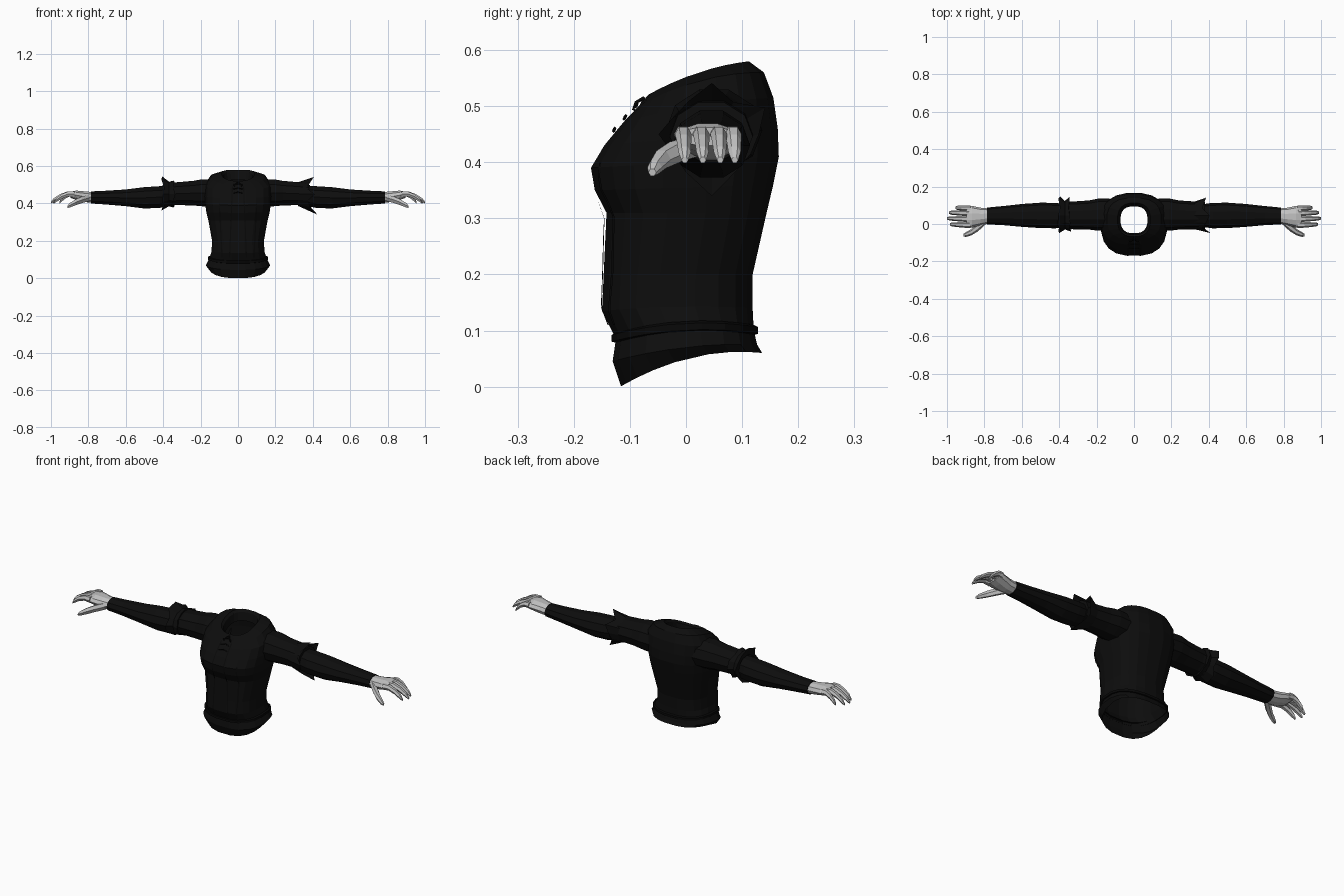
import bpy, math
from mathutils import Vector
from mathutils.bvhtree import BVHTree


def material(name, rgb):
    m = bpy.data.materials.new(name)
    m.diffuse_color = (*rgb, 1)
    return m


CLOTH = material("black cloth", (0.004, 0.004, 0.004))
TRIM = material("dark trim", (0.0025, 0.0025, 0.0025))
SKIN = material("pale grey skin", (0.53, 0.53, 0.53))


def loft(name, rings, mat, cap_start=False, cap_end=False):
    """Skin a list of equal-length closed rings."""
    n = len(rings[0])
    verts = [p for r in rings for p in r]
    faces = []
    for i in range(len(rings) - 1):
        for j in range(n):
            k = (j + 1) % n
            faces.append((i * n + j, i * n + k, (i + 1) * n + k, (i + 1) * n + j))
    if cap_start:
        faces.append(tuple(reversed(range(n))))
    if cap_end:
        faces.append(tuple(range((len(rings) - 1) * n, len(rings) * n)))
    return mesh(name, verts, faces, mat)


def mesh(name, verts, faces, mat):
    me = bpy.data.meshes.new(name)
    me.from_pydata([tuple(v) for v in verts], [], faces)
    me.materials.append(mat)
    ob = bpy.data.objects.new(name, me)
    bpy.context.collection.objects.link(ob)
    return ob


def spow(v, e):
    return math.copysign(abs(v) ** e, v)


def body_ring(zf, zb, yf, yb, w, bulge=0.0, n=20):
    """Rounded-box ring round the body, tilted from zf (front) to zb (back)."""
    pts = []
    for i in range(n):
        a = 2 * math.pi * (i + 0.5) / n
        c, s = spow(math.cos(a), 0.78), spow(math.sin(a), 0.78)
        t = (s + 1) / 2
        pts.append((w * c, yf + (yb - yf) * t,
                    zf + (zb - zf) * t + bulge * (1 - s * s)))
    return pts


def arm_ring(side, x, y, z, ry, rz, n=10):
    """Oval ring across the arm; side mirrors it and keeps faces outward."""
    return [(side * x, y + ry * math.cos(side * 2 * math.pi * i / n),
             z + rz * math.sin(side * 2 * math.pi * i / n)) for i in range(n)]


# Torso from hem to collar, with the collar lip turned inward
torso_rings = [body_ring(*r) for r in [
    (0.000, 0.060, -0.117, 0.137, 0.155, 0.022),
    (0.045, 0.075, -0.132, 0.128, 0.172, 0.010),
    (0.085, 0.100, -0.126, 0.122, 0.155, 0.012),
    (0.135, 0.140, -0.151, 0.120, 0.143, 0.005),
    (0.200, 0.200, -0.148, 0.120, 0.140),
    (0.310, 0.310, -0.143, 0.145, 0.160),
    (0.350, 0.360, -0.164, 0.157, 0.171),
    (0.390, 0.410, -0.171, 0.167, 0.177),
    (0.430, 0.460, -0.147, 0.165, 0.180),
    (0.472, 0.515, -0.112, 0.157, 0.178, 0.008),
    (0.500, 0.560, -0.085, 0.140, 0.145, 0.016),
    (0.520, 0.580, -0.068, 0.113, 0.088, 0.010),
    (0.512, 0.568, -0.058, 0.103, 0.078, 0.008),
    (0.480, 0.525, -0.050, 0.095, 0.072, 0.005)]]
torso = loft("torso", torso_rings, CLOTH)
tree = BVHTree.FromPolygons([v.co for v in torso.data.vertices],
                            [tuple(p.vertices) for p in torso.data.polygons])


def front_point(x, z, off=0.004):
    hit = tree.ray_cast(Vector((x, -1, z)), Vector((0, 1, 0)))[0]
    return Vector((x, (hit.y if hit else -0.06) - off, z))


# Waist band following the tilt of the hem
loft("waist_band", [body_ring(0.078 + d, 0.092 + d, -0.126 - o, 0.122 + o,
                              0.155 + o, 0.014)
                    for d, o in [(0, 0), (0.002, 0.008), (0.014, 0.008), (0.018, 0)]], TRIM)


# Vertical seams on the front
def seam(name, x_low, x_high, z_low, z_high, width=0.006):
    verts, steps = [], 12
    for i in range(steps + 1):
        t = i / steps
        x, z = x_low + (x_high - x_low) * t, z_low + (z_high - z_low) * t
        verts += [front_point(x - width / 2, z), front_point(x + width / 2, z)]
    mesh(name, verts, [(2 * i, 2 * i + 1, 2 * i + 3, 2 * i + 2) for i in range(steps)], TRIM)


for s, tag in ((1, "left"), (-1, "right")):
    seam(tag + "_placket_seam", s * 0.045, s * 0.03, 0.11, 0.49)
    seam(tag + "_side_seam", s * 0.085, s * 0.10, 0.11, 0.40)


# Laces at the neckline
def cord(name, points, radius=0.003):
    cu = bpy.data.curves.new(name, 'CURVE')
    cu.dimensions = '3D'
    cu.bevel_depth = radius
    cu.bevel_resolution = 0
    sp = cu.splines.new('POLY')
    sp.points.add(len(points) - 1)
    for p, q in zip(sp.points, points):
        p.co = (*q, 1)
    cu.materials.append(TRIM)
    bpy.context.collection.objects.link(bpy.data.objects.new(name, cu))


for i in range(3):
    z = 0.455 + 0.022 * i
    cord(f"lace_{i + 1}", [front_point(-0.025, z), front_point(0, z + 0.006, 0.007),
                           front_point(0.025, z)])
for s, tag in ((1, "left"), (-1, "right")):
    cord(tag + "_lace_loop", [(0, -0.075, 0.515), (s * 0.012, -0.09, 0.506),
                              (s * 0.022, -0.094, 0.494), (s * 0.01, -0.083, 0.49),
                              (0, -0.075, 0.515)])

# Sleeves, forearms and hands
SLEEVE = [(0.13, 0.050, 0.455, 0.085, 0.075), (0.19, 0.050, 0.457, 0.086, 0.076),
          (0.24, 0.048, 0.455, 0.078, 0.069), (0.33, 0.046, 0.452, 0.074, 0.064),
          (0.38, 0.045, 0.446, 0.074, 0.064)]
FOREARM = [(0.36, 0.045, 0.440, 0.060, 0.055), (0.42, 0.045, 0.434, 0.068, 0.061),
           (0.50, 0.046, 0.430, 0.068, 0.060), (0.60, 0.046, 0.430, 0.061, 0.047),
           (0.70, 0.045, 0.431, 0.051, 0.039), (0.785, 0.043, 0.432, 0.045, 0.034)]
PALM = [(0.775, 0.043, 0.432, 0.040, 0.030), (0.82, 0.040, 0.436, 0.047, 0.030),
        (0.865, 0.039, 0.444, 0.058, 0.026), (0.895, 0.040, 0.446, 0.058, 0.017)]
FINGERS = [("index", -0.006, 0.985), ("middle", 0.026, 1.0),
           ("ring", 0.057, 0.99), ("little", 0.083, 0.955)]

for s, tag in ((1, "left"), (-1, "right")):
    loft(tag + "_upper_sleeve", [arm_ring(s, *r) for r in SLEEVE], CLOTH, cap_end=True)
    loft(tag + "_forearm_sleeve", [arm_ring(s, *r) for r in FOREARM], CLOTH, cap_end=True)
    loft(tag + "_palm", [arm_ring(s, *r) for r in PALM], SKIN, True, True)
    for name, y, tip in FINGERS:
        length = tip - 0.875
        path = [(0.0, 0.449, 0.016, 0.017), (0.32, 0.450, 0.015, 0.015),
                (0.62, 0.437, 0.013, 0.014), (0.88, 0.418, 0.011, 0.012),
                (1.0, 0.404, 0.006, 0.006)]
        loft(f"{tag}_{name}_finger",
             [arm_ring(s, 0.875 + length * t, y + 0.004 * t, z, ry, rz, 6)
              for t, z, ry, rz in path], SKIN, True, True)
    thumb = [(0.795, 0.018, 0.430, 0.022, 0.020), (0.835, -0.018, 0.419, 0.022, 0.020),
             (0.870, -0.044, 0.405, 0.017, 0.018), (0.898, -0.056, 0.391, 0.013, 0.014),
             (0.912, -0.060, 0.382, 0.007, 0.007)]
    loft(tag + "_thumb", [arm_ring(s, *r, 6) for r in thumb], SKIN, True, True)


# Torn cuffs: flared skirts whose points vary round the arm
def torn_cuff(name, side, x0, x1, reach):
    n = len(reach)
    inner = arm_ring(side, x0, 0.046, 0.450, 0.073, 0.063, n)
    outer, lining = [], []
    for i, (r, dx) in enumerate(reach):
        a = side * 2 * math.pi * i / n
        outer.append((side * (x1 + dx), 0.046 + 0.073 * r * math.cos(a),
                      0.450 + 0.063 * r * math.sin(a)))
    lining = arm_ring(side, x0 + 0.03 * (1 if x1 > x0 else -1), 0.046, 0.446, 0.066, 0.057, n)
    loft(name, [inner, outer, lining], CLOTH)


torn_cuff("left_torn_cuff", 1, 0.32, 0.385,
          [(1.15, -0.01), (1.5, 0.0), (1.05, -0.02), (1.45, 0.02), (1.1, 0.0), (1.05, -0.02),
           (1.3, 0.025), (1.1, -0.01), (1.25, 0.0), (1.75, 0.04), (1.2, 0.0), (1.1, -0.02)])
torn_cuff("right_torn_cuff", -1, 0.365, 0.395,
          [(1.4, 0.0), (1.15, -0.005), (1.35, 0.01), (1.4, 0.015), (1.15, 0.0), (1.3, 0.01),
           (1.3, 0.005), (1.1, 0.0), (1.45, 0.015), (1.5, 0.01), (1.2, 0.0), (1.4, 0.01)])
torn_cuff("right_cuff_fold", -1, 0.375, 0.345,
          [(1.35, 0.0), (1.1, 0.005), (1.2, -0.005), (1.15, 0.0), (1.05, 0.01), (1.2, 0.0),
           (1.2, -0.01), (1.1, 0.0), (1.2, -0.005), (1.15, 0.0), (1.1, 0.005), (1.3, 0.0)])
